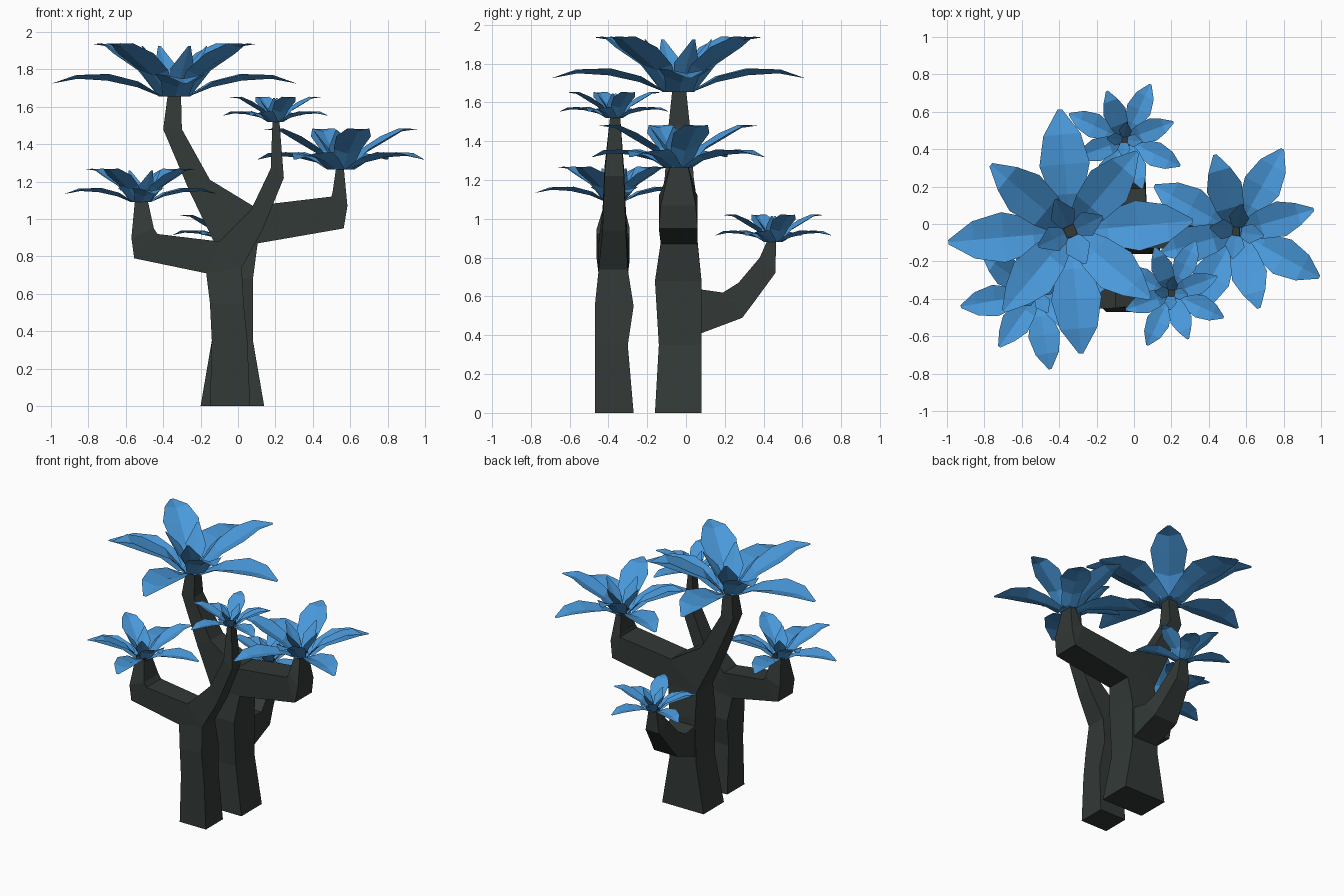
import bpy, bmesh, math
from mathutils import Vector, Matrix

cube = bpy.data.objects.get("Cube")
if cube:
    bpy.data.objects.remove(cube)


def make_material(name, color):
    m = bpy.data.materials.new(name)
    m.use_nodes = True
    m.diffuse_color = color
    m.node_tree.nodes["Principled BSDF"].inputs["Base Color"].default_value = color
    return m


bark = make_material("dark bark", (0.032, 0.041, 0.038, 1))
blue = make_material("petal blue", (0.068, 0.32, 0.71, 1))


def finish(bm, name, mat):
    bmesh.ops.remove_doubles(bm, verts=bm.verts, dist=0.0005)
    mesh = bpy.data.meshes.new(name)
    bm.to_mesh(mesh)
    bm.free()
    mesh.materials.append(mat)
    obj = bpy.data.objects.new(name, mesh)
    bpy.context.collection.objects.link(obj)
    return obj


def limb(name, rings, sideways=False):
    """Four-sided limb. Ring = profile edge a, profile edge b, depth range."""
    bm = bmesh.new()
    loops = []
    for (a, az), (b, bz), (d0, d1) in rings:
        pts = [(a, d0, az), (b, d0, bz), (b, d1, bz), (a, d1, az)]
        if sideways:
            pts = [(d, p, z) for p, d, z in pts]
        loops.append([bm.verts.new(p) for p in pts])
    for lo, hi in zip(loops, loops[1:]):
        for i in range(4):
            j = (i + 1) % 4
            bm.faces.new((lo[i], lo[j], hi[j], hi[i]))
    bm.faces.new(loops[0])
    bm.faces.new(loops[-1])
    bmesh.ops.remove_doubles(bm, verts=bm.verts, dist=0.0005)
    bmesh.ops.recalc_face_normals(bm, faces=bm.faces)
    return finish(bm, name, bark)


# Back tree: trunk up to its fork, then three limbs
back_fork = ((-0.13, 0.88), (0.08, 1.07), (-0.13, 0.06))
limb("back_trunk", [
    ((-0.20, 0), (0.14, 0), (-0.16, 0.08)),
    ((-0.14, 0.35), (0.08, 0.35), (-0.14, 0.08)),
    ((-0.13, 0.68), (0.08, 0.68), (-0.16, 0.08)),
    ((-0.13, 0.88), (0.105, 0.87), (-0.13, 0.06)),
    ((0.08, 1.07), (0.08, 1.07), (-0.13, 0.06))])
limb("tall_limb", [
    back_fork,
    ((-0.26, 1.15), (-0.15, 1.21), (-0.11, 0.04)),
    ((-0.40, 1.48), (-0.30, 1.48), (-0.09, 0.02)),
    ((-0.375, 1.67), (-0.305, 1.67), (-0.07, 0.0))])
limb("left_limb", [
    ((0.08, 1.07), (0.105, 0.87), (-0.13, 0.06)),
    ((0.50, 1.12), (0.565, 0.95), (-0.14, 0.06)),
    ((0.505, 1.14), (0.585, 1.07), (-0.13, 0.05)),
    ((0.525, 1.28), (0.565, 1.28), (-0.08, 0.01))])
limb("rear_limb", [
    ((0.05, 0.64), (0.05, 0.40), (-0.13, 0.07)),
    ((0.19, 0.62), (0.29, 0.49), (-0.13, 0.06)),
    ((0.27, 0.67), (0.35, 0.57), (-0.12, 0.04)),
    ((0.38, 0.80), (0.46, 0.72), (-0.10, 0.01)),
    ((0.42, 0.89), (0.465, 0.89), (-0.08, -0.02))], sideways=True)

# Front tree: trunk and two limbs
limb("front_trunk", [
    ((-0.15, 0), (0.065, 0), (-0.47, -0.27)),
    ((-0.14, 0.35), (0.05, 0.35), (-0.47, -0.30)),
    ((-0.15, 0.55), (0.03, 0.55), (-0.47, -0.27)),
    ((-0.17, 0.71), (0.02, 0.74), (-0.45, -0.30)),
    ((-0.10, 0.88), (-0.10, 0.88), (-0.45, -0.30))])
limb("right_limb", [
    ((-0.10, 0.88), (-0.17, 0.71), (-0.45, -0.30)),
    ((-0.43, 0.92), (-0.555, 0.79), (-0.46, -0.29)),
    ((-0.45, 0.95), (-0.57, 0.90), (-0.46, -0.29)),
    ((-0.485, 1.11), (-0.55, 1.11), (-0.41, -0.33))])
limb("slender_limb", [
    ((-0.10, 0.88), (0.02, 0.74), (-0.45, -0.30)),
    ((0.07, 1.05), (0.13, 0.94), (-0.43, -0.31)),
    ((0.175, 1.27), (0.245, 1.22), (-0.42, -0.32)),
    ((0.185, 1.54), (0.22, 1.54), (-0.39, -0.34))])

# Petal rows: distance out, rim height, half width, keel drop
OUTER = [(0.07, 0.0, 0.07, 0.0), (0.20, 0.08, 0.09, 0.03),
         (0.36, 0.12, 0.135, 0.035), (0.52, 0.115, 0.10, 0.02), (0.655, 0.07, 0.012, 0.0)]
MIDDLE = [(0.06, 0.0, 0.06, 0.0), (0.17, 0.14, 0.10, 0.03),
          (0.32, 0.23, 0.125, 0.035), (0.44, 0.285, 0.08, 0.02), (0.555, 0.28, 0.012, 0.0)]
INNER = [(0.03, 0.03, 0.04, 0.0), (0.10, 0.15, 0.07, 0.02), (0.19, 0.27, 0.008, 0.0)]


def petal(bm, rows, angle):
    turn = Matrix.Rotation(angle, 3, 'Z')
    loops = []
    for out, z, half, drop in rows:
        pts = [(out, half, z), (out, 0, z - drop), (out, -half, z)]
        loops.append([bm.verts.new(turn @ Vector(p)) for p in pts])
    for lo, hi in zip(loops, loops[1:]):
        for i in range(2):
            bm.faces.new((lo[i + 1], hi[i + 1], hi[i], lo[i]))


def flower(name, center, scale, degrees):
    bm = bmesh.new()
    for rows, offset in ((OUTER, 0), (MIDDLE, 45), (INNER, 20)):
        for k in range(4):
            petal(bm, rows, math.radians(degrees + offset + 90 * k))
    # Closed base under the petals
    bmesh.ops.create_circle(bm, cap_ends=True, segments=8, radius=0.085,
                            matrix=Matrix.Translation((0, 0, 0.002)))
    obj = finish(bm, name, blue)
    obj.location = center
    obj.scale = (scale,) * 3
    return obj


flower("tall_flower", (-0.34, -0.04, 1.655), 1.0, 5)
flower("left_flower", (0.55, -0.04, 1.265), 0.77, -29)
flower("right_flower", (-0.52, -0.37, 1.09), 0.63, 10)
flower("slender_flower", (0.20, -0.37, 1.52), 0.47, -25)
flower("rear_flower", (-0.05, 0.45, 0.88), 0.50, -25)
